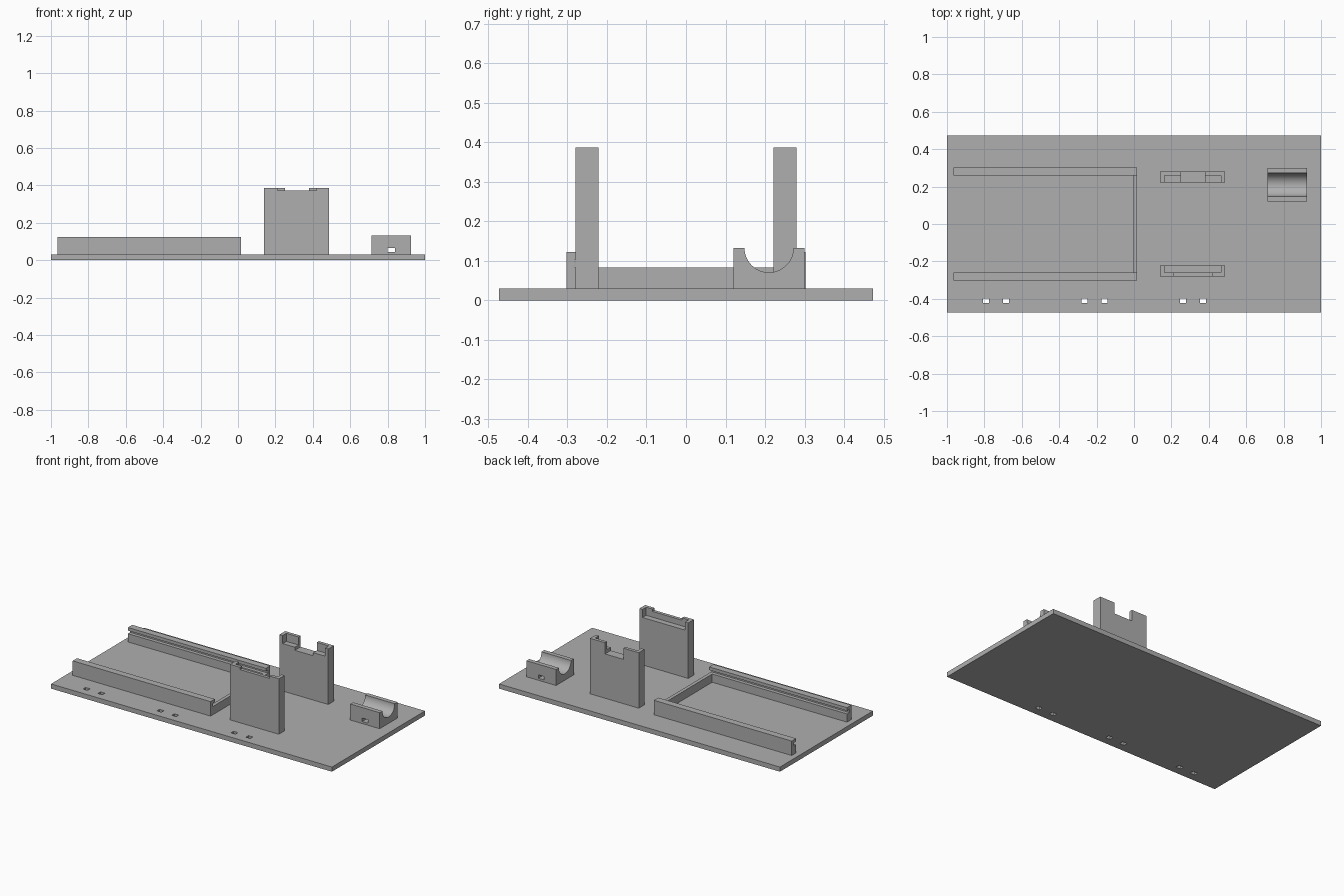
import bpy
import bmesh
import math

cube = bpy.data.objects.get("Cube")
if cube:
    bpy.data.objects.remove(cube, do_unlink=True)

# Single plain plastic colour
grey = bpy.data.materials.new("plain_grey")
grey.use_nodes = True
GREY = (0.43, 0.43, 0.43, 1.0)
grey.diffuse_color = GREY
grey.node_tree.nodes["Principled BSDF"].inputs["Base Color"].default_value = GREY


def extrude_x(name, profile, x0, x1):
    """Solid made by sweeping a closed (y, z) profile from x0 to x1."""
    bm = bmesh.new()
    face = bm.faces.new([bm.verts.new((x0, y, z)) for y, z in profile])
    swept = bmesh.ops.extrude_face_region(bm, geom=[face])["geom"]
    verts = [v for v in swept if isinstance(v, bmesh.types.BMVert)]
    bmesh.ops.translate(bm, verts=verts, vec=(x1 - x0, 0, 0))
    bmesh.ops.recalc_face_normals(bm, faces=bm.faces)
    mesh = bpy.data.meshes.new(name)
    bm.to_mesh(mesh)
    bm.free()
    mesh.materials.append(grey)
    obj = bpy.data.objects.new(name, mesh)
    bpy.context.collection.objects.link(obj)
    return obj


def box(name, x, y, z):
    """Axis-aligned box from three (low, high) ranges."""
    profile = [(y[0], z[0]), (y[1], z[0]), (y[1], z[1]), (y[0], z[1])]
    return extrude_x(name, profile, *x)


def activate(obj):
    bpy.ops.object.select_all(action="DESELECT")
    obj.select_set(True)
    bpy.context.view_layer.objects.active = obj


def cut(obj, x, y, z):
    """Remove a box-shaped volume from obj."""
    cutter = box("cutter", x, y, z)
    cutter.hide_render = True
    mod = obj.modifiers.new("cut", "BOOLEAN")
    mod.operation = "DIFFERENCE"
    mod.solver = "EXACT"
    mod.object = cutter
    activate(obj)
    bpy.ops.object.modifier_apply(modifier=mod.name)
    bpy.data.objects.remove(cutter, do_unlink=True)


FLOOR = 0.03

# Base plate with three pairs of tie slots along the front
base = box("base_plate", (-1, 1), (-0.473, 0.473), (0, FLOOR))
for centre in (-0.738, -0.212, 0.315):
    for side in (-1, 1):
        sx = centre + side * 0.053
        cut(base, (sx - 0.016, sx + 0.016), (-0.423, -0.397), (-0.1, 0.1))

# Board holder: two grooved rails and a low end stop
SHELF, LIP, TOP = 0.083, 0.103, 0.123
INNER, GROOVE, OUTER = 0.259, 0.282, 0.303
rail = [(OUTER, FLOOR), (OUTER, TOP), (INNER, TOP), (INNER, LIP),
        (GROOVE, LIP), (GROOVE, SHELF), (INNER, SHELF), (INNER, FLOOR)]
for name, side in (("back_rail", 1), ("front_rail", -1)):
    extrude_x(name, [(y * side, z) for y, z in rail], -0.965, 0.017)
box("rail_end_stop", (-0.005, 0.017), (-INNER, INNER), (FLOOR, SHELF))

# Towers with a pocket on the inner top edge and a notch in the outer wall
TOWER_TOP = 0.387
for name, side, notch_x, notch_z in (("front_tower", -1, (0.21, 0.42), 0.372),
                                     ("back_tower", 1, (0.25, 0.38), 0.315)):
    def span(a, b):
        return tuple(sorted((a * side, b * side)))
    tower = box(name, (0.14, 0.487), span(0.222, 0.28), (FLOOR, TOWER_TOP))
    cut(tower, (0.163, 0.465), span(0.1, 0.259), (0.335, 0.5))
    cut(tower, notch_x, span(0.15, 0.35), (notch_z, 0.5))

# Cradle with a half-round trough and a tie slot running through it
RADIUS, MID, CREST = 0.062, 0.21, 0.133
arc = [(MID + RADIUS * math.cos(math.pi * i / 32),
        CREST - RADIUS * math.sin(math.pi * i / 32)) for i in range(33)]
cradle = extrude_x("cradle", [(0.12, FLOOR), (0.30, FLOOR), (0.30, CREST)]
                   + arc + [(0.12, CREST)], 0.715, 0.925)
cut(cradle, (0.80, 0.84), (0, 0.4), (0.043, 0.065))
activate(cradle)
bpy.ops.object.shade_smooth_by_angle(angle=math.radians(30))
